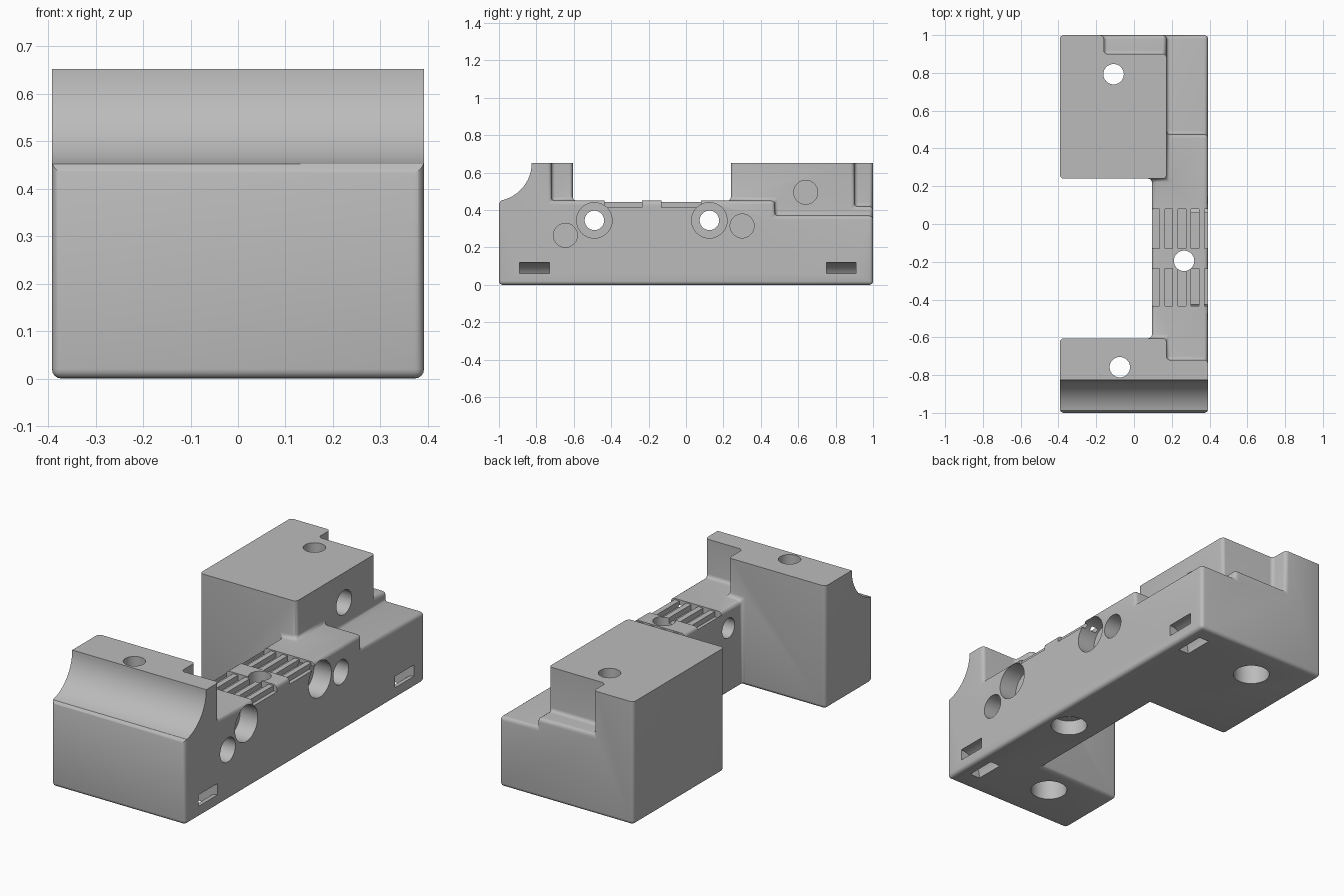
import bpy, bmesh, math
from mathutils import Matrix, Vector

cube = bpy.data.objects.get("Cube")
if cube:
    bpy.data.objects.remove(cube)

grey = bpy.data.materials.new("plain grey")
grey.use_nodes = True
COLOUR = (0.5, 0.5, 0.5, 1)
grey.diffuse_color = COLOUR
grey.node_tree.nodes["Principled BSDF"].inputs["Base Color"].default_value = COLOUR


def finish(bm, name):
    bmesh.ops.recalc_face_normals(bm, faces=bm.faces)
    mesh = bpy.data.meshes.new(name)
    bm.to_mesh(mesh)
    bm.free()
    mesh.materials.append(grey)
    obj = bpy.data.objects.new(name, mesh)
    bpy.context.scene.collection.objects.link(obj)
    return obj


def cut(cutter):
    """Subtract the cutter from the body and discard it."""
    mod = body.modifiers.new("cut", 'BOOLEAN')
    mod.operation, mod.solver, mod.object = 'DIFFERENCE', 'EXACT', cutter
    bpy.context.view_layer.objects.active = body
    bpy.ops.object.modifier_apply(modifier=mod.name)
    bpy.data.objects.remove(cutter)


def extrude(points, axis_offset, name):
    """Solid made by sweeping a planar outline along an offset."""
    bm = bmesh.new()
    face = bm.faces.new([bm.verts.new(p) for p in points])
    new = bmesh.ops.extrude_face_region(bm, geom=[face])["geom"]
    verts = [v for v in new if isinstance(v, bmesh.types.BMVert)]
    bmesh.ops.translate(bm, verts=verts, vec=Vector(axis_offset))
    return finish(bm, name)


def box(x0, x1, y0, y1, z0, z1):
    outline = [(x0, y0, z0), (x1, y0, z0), (x1, y1, z0), (x0, y1, z0)]
    return extrude(outline, (0, 0, z1 - z0), "box_cutter")


def hole_x(y, z, r, x0, x1):
    ring = [(x0, y + r * math.cos(a), z + r * math.sin(a)) for a in ANGLES]
    cut(extrude(ring, (x1 - x0, 0, 0), "side_hole_cutter"))


def hole_z(x, y, r, z0, z1):
    ring = [(x + r * math.cos(a), y + r * math.sin(a), z0) for a in ANGLES]
    cut(extrude(ring, (0, 0, z1 - z0), "upright_hole_cutter"))


ANGLES = [math.tau * i / 48 for i in range(48)]

# Stepped body: a height for every cell of the floor plan
xs = [-.392, -.16, .095, .172, .392]
ys = [-1, -.72, -.605, .24, .475, .9, 1]
zs = [0, .37, .42, .45, .652]
levels = [[4, 4, 4, 4], [4, 4, 4, 3], [0, 0, 3, 3],
          [4, 4, 4, 3], [4, 4, 4, 1], [4, 2, 2, 1]]


def filled(c):
    i, j, k = c
    return 0 <= i < 4 and 0 <= j < 6 and 0 <= k < levels[j][i]


bm = bmesh.new()
cells = [(i, j, k) for i in range(4) for j in range(6) for k in range(4)]
for c in filter(filled, cells):
    for axis in range(3):
        for side in (0, 1):
            n = list(c)
            n[axis] += 2 * side - 1
            if filled(n):
                continue
            corners = []
            for u, v in ((0, 0), (1, 0), (1, 1), (0, 1)):
                p = list(c)
                p[axis] += side
                p[(axis + 1) % 3] += u
                p[(axis + 2) % 3] += v
                corners.append(bm.verts.new((xs[p[0]], ys[p[1]], zs[p[2]])))
            bm.faces.new(corners if side else corners[::-1])
bmesh.ops.remove_doubles(bm, verts=bm.verts, dist=1e-4)
bmesh.ops.dissolve_limit(bm, angle_limit=0.01, verts=bm.verts, edges=bm.edges)

# Round every edge except the sharp top rims
soft = [e for e in bm.edges if min(v.co.z for v in e.verts) < .6]
bmesh.ops.bevel(bm, geom=soft, offset=.02, offset_type='OFFSET', segments=4,
                profile=.5, affect='EDGES', clamp_overlap=True)
body = finish(bm, "mounting_block")

# Concave sweep across the front top, with a soft lip
R, CY, CZ = .205, -1.03, .652
arc = [(CY + R * math.cos(a), CZ + R * math.sin(a))
       for a in (-math.radians(78) * i / 20 for i in range(21))]
profile = ([(-1.1, .75), (CY + R, .75)] + arc
           + [(-.993, .445), (-.998, .438), (-1.001, .43), (-1.1, .43)])
cut(extrude([(-.5, y, z) for y, z in profile], (1, 0, 0), "sweep_cutter"))

# Ribbed belt seats on the bridge
for y0, y1 in ((-.435, -.235), (-.13, .08)):
    cut(box(.05, .45, y0, y1, .443, .5))
    for i in range(5):
        x = .392 - .069 * i
        cut(box(x - .02, x + .02, y0, y1, .415, .5))

# Screw holes through the bridge with wide recesses on the outer side
for y in (-.49, .125):
    hole_x(y, .345, .052, 0, .5)
    hole_x(y, .345, .095, .29, .5)

# Blind round pockets
for y, z, x in ((-.645, .265, .392), (.3, .315, .392), (.64, .495, .172)):
    hole_x(y, z, .064, x - .12, x + .1)

# Upright screw holes with recesses underneath
for x, y, depth in ((-.108, .793, .25), (-.075, -.758, .25), (.265, -.195, .08)):
    hole_z(x, y, .054, -.1, .8)
    hole_z(x, y, .091, -.1, depth)

# Curved tie channels running from the outer side to the underside
for y in (-.89, .75):
    ring = [(r * math.cos(a), r * math.sin(a)) for r, sweep in
            ((.12, range(13)), (.06, range(12, -1, -1)))
            for a in (math.radians(80 + 110 * i / 12) for i in sweep)]
    cut(extrude([(.392 + x, y, z) for x, z in ring], (0, .16, 0), "tie_cutter"))

bpy.ops.object.select_all(action='DESELECT')
body.select_set(True)
bpy.context.view_layer.objects.active = body
bpy.ops.object.shade_smooth_by_angle(angle=math.radians(30))
